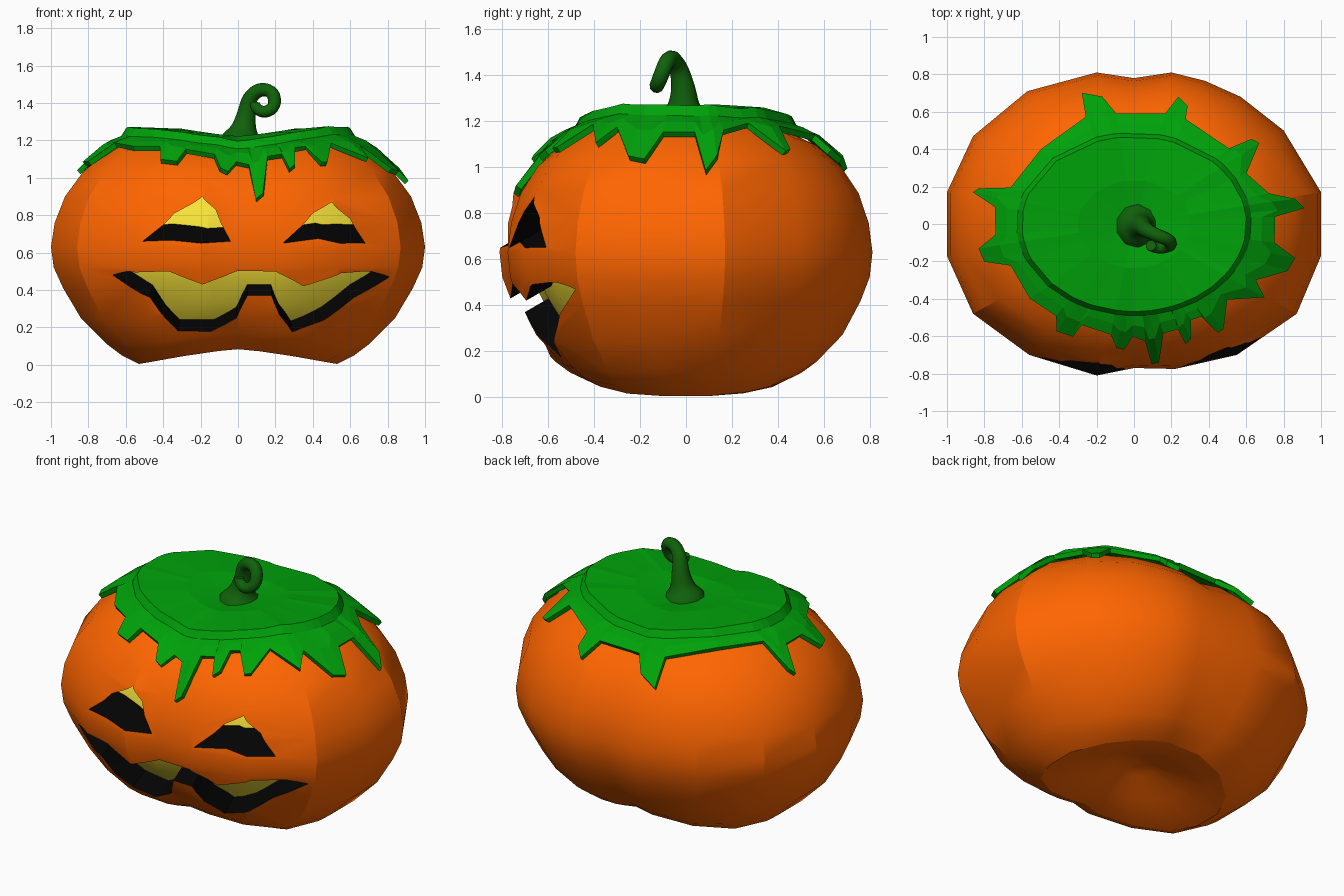
import bpy, bmesh
from math import hypot
from mathutils import Vector
from mathutils.bvhtree import BVHTree

if "Cube" in bpy.data.objects:
    bpy.data.objects.remove(bpy.data.objects["Cube"])


def material(name, color):
    m = bpy.data.materials.new(name)
    m.diffuse_color = (*color, 1)
    m.use_nodes = True
    m.node_tree.nodes["Principled BSDF"].inputs["Base Color"].default_value = m.diffuse_color
    return m


ORANGE = material("orange", (1.0, 0.13, 0.0))
BLACK = material("black", (0.001, 0.001, 0.001))
YELLOW = material("yellow", (0.92, 0.76, 0.04))
GREEN = material("leaf_green", (0.0, 0.36, 0.003))
DARK_GREEN = material("stem_green", (0.005, 0.12, 0.003))


def make_object(name, bm, mats):
    me = bpy.data.meshes.new(name)
    bm.to_mesh(me)
    bm.free()
    ob = bpy.data.objects.new(name, me)
    bpy.context.collection.objects.link(ob)
    for m in mats:
        me.materials.append(m)
    return ob


def activate(ob):
    bpy.ops.object.select_all(action='DESELECT')
    ob.select_set(True)
    bpy.context.view_layer.objects.active = ob


def bridge(bm, a, b):
    n = len(a)
    for i in range(n):
        j = (i + 1) % n
        bm.faces.new((a[i], a[j], b[j], b[i]))


def fan(bm, ring, tip):
    for i in range(len(ring)):
        bm.faces.new((ring[i], ring[(i + 1) % len(ring)], tip))


# Pumpkin: lobed plan outline swept through a vertical profile
PLAN = [(0, -.77), (.22, -.775), (.55, -.70), (.87, -.48), (1, -.17), (1, .17),
        (.80, .50), (.57, .68), (.38, .765), (.2, .81), (0, .78), (-.2, .81), (-.57, .71),
        (-.86, .47), (-1, .17), (-1, -.17), (-.86, -.48), (-.56, -.70), (-.2, -.81)]
PROFILE = [(.12, .105), (.3, .04), (.43, .01), (.53, .005), (.62, .05), (.70, .11),
           (.84, .25), (.935, .41), (.985, .52), (1, .63), (.98, .76), (.925, .90),
           (.83, 1.03), (.70, 1.14), (.53, 1.225), (.3, 1.24)]
MID = .62


def place(x, y, z):
    # saddle dip along the middle of top and bottom
    w = ((z - MID) / MID) ** 2 * (-1 if z > MID else 1)
    return Vector((x, y, z + .08 * max(0, 1 - (abs(x) / .52) ** 1.3) * w))


def pumpkin(scale):
    bm = bmesh.new()

    def vert(x, y, z):
        p = place(x, y, z)
        return bm.verts.new((p.x * scale, p.y * scale, MID + (p.z - MID) * scale))
    rings = [[vert(x * r, y * r, z) for x, y in PLAN] for r, z in PROFILE]
    for a, b in zip(rings, rings[1:]):
        bridge(bm, a, b)
    fan(bm, rings[0][::-1], vert(0, 0, .14))
    fan(bm, rings[-1], vert(0, 0, 1.215))
    bmesh.ops.recalc_face_normals(bm, faces=bm.faces)
    return bm


body_bm = pumpkin(1)
tree = BVHTree.FromBMesh(body_bm)
body = make_object("pumpkin_body", body_bm, [ORANGE, BLACK])
glow = make_object("inner_glow", pumpkin(.84), [YELLOW])

# Carved face: tapered cutters leave black walls that slope up and inward
LEFT_EYE = [(-.51, .66), (-.35, .665), (-.2, .65), (-.04, .66), (-.12, .83),
            (-.19, .90), (-.34, .81)]
RIGHT_EYE = [(.24, .65), (.43, .675), (.68, .65), (.60, .78), (.50, .87), (.40, .81)]
MOUTH = [(-.67, .48), (-.47, .36), (-.32, .18), (-.14, .18), (-.01, .25), (.05, .37),
         (.18, .37), (.22, .27), (.29, .175), (.45, .235), (.62, .36), (.81, .47),
         (.71, .50), (.55, .49), (.35, .42), (.20, .50), (-.01, .50), (-.19, .43),
         (-.37, .50), (-.59, .50)]


def carve(outline):
    bm = bmesh.new()
    front, back = [], []
    for x, z in outline:
        p = tree.ray_cast(Vector((x, -3, z)), Vector((0, 1, 0)))[0]
        d = Vector((-.25 * x, 1, .58))
        front.append(bm.verts.new(p - d * .22))
        back.append(bm.verts.new(p + d * .36))
    bridge(bm, front, back)
    bm.faces.new(front[::-1])
    bm.faces.new(back)
    bmesh.ops.triangulate(bm, faces=bm.faces[:])
    bmesh.ops.recalc_face_normals(bm, faces=bm.faces)
    for f in bm.faces:
        f.material_index = 1
    cutter = make_object("face_cutter", bm, [ORANGE, BLACK])
    cutter.hide_render = True
    mod = body.modifiers.new("carve", 'BOOLEAN')
    mod.operation, mod.solver, mod.object = 'DIFFERENCE', 'EXACT', cutter
    activate(body)
    bpy.ops.object.modifier_apply(modifier=mod.name)
    bpy.data.objects.remove(cutter)


for shape in (LEFT_EYE, RIGHT_EYE, MOUTH):
    carve(shape)
for ob in (body, glow):
    activate(ob)
    bpy.ops.object.shade_smooth_by_angle(angle=.42)

# Leaf cap: ragged outline draped over the pumpkin, with a raised central disk
LEAF = [(.75, .04), (.91, .09), (.86, .14), (.72, .16), (.60, .27), (.67, .43), (.63, .45),
        (.51, .40), (.28, .56), (.29, .63), (.24, .68), (.17, .59), (-.10, .59),
        (-.17, .68), (-.28, .70), (-.26, .57), (-.50, .40), (-.66, .19), (-.83, .19),
        (-.86, .17), (-.74, .09), (-.74, -.06), (-.83, -.13), (-.80, -.20), (-.66, -.22),
        (-.56, -.40), (-.42, -.49), (-.42, -.57), (-.33, -.60), (-.28, -.54), (-.13, -.59),
        (-.10, -.66), (-.06, -.67), (-.01, -.60), (.06, -.62), (.10, -.745), (.14, -.735),
        (.16, -.58), (.24, -.56), (.28, -.64), (.31, -.61), (.31, -.51), (.37, -.49),
        (.45, -.58), (.48, -.56), (.50, -.40), (.70, -.39), (.65, -.30), (.82, -.25),
        (.86, -.18), (.75, -.10)]
bm = bmesh.new()


def drape(x, y, lift):
    p = tree.ray_cast(Vector((x, y, 3)), Vector((0, 0, -1)))[0]
    return bm.verts.new((p.x, p.y, p.z + lift))


rings = [[], [], [], [], []]
for x, y in LEAF:
    x, y = x * .98, y * .975             # leaves room for the thickness
    s = 1 / hypot(x / .61, y / .47)      # point on the disk rim
    for ring, (k, lift) in zip(rings, [(1, .02), ((1 + s) / 2, .02), (s, .015),
                                       (s * .96, .045), (s * .5, .035)]):
        ring.append(drape(x * k, y * k, lift))
for a, b in zip(rings, rings[1:]):
    bridge(bm, a, b)
fan(bm, rings[-1], drape(0, 0, .03))
leaf = make_object("leaf_cap", bm, [GREEN])
mod = leaf.modifiers.new("thickness", 'SOLIDIFY')
mod.thickness, mod.offset = .028, 1
activate(leaf)
bpy.ops.object.modifier_apply(modifier=mod.name)

# Curled stem: tapered tube along a path (x, y, z, radius)
STEM = [(.02, -.01, 1.18, .13), (.022, -.01, 1.215, .12), (.03, -.01, 1.26, .07),
        (.045, -.01, 1.34, .052), (.06, -.03, 1.43, .04), (.12, -.06, 1.478, .036),
        (.19, -.085, 1.46, .035), (.20, -.115, 1.38, .034), (.14, -.13, 1.345, .032),
        (.09, -.12, 1.375, .03), (.09, -.115, 1.40, .028)]
cu = bpy.data.curves.new("stem", 'CURVE')
cu.dimensions, cu.bevel_depth, cu.bevel_resolution = '3D', 1, 3
cu.use_fill_caps = True
sp = cu.splines.new('NURBS')
sp.points.add(len(STEM) - 1)
for pt, (x, y, z, r) in zip(sp.points, STEM):
    pt.co, pt.radius = (x, y, z, 1), r
sp.order_u, sp.use_endpoint_u, sp.resolution_u = 3, True, 4
stem = bpy.data.objects.new("stem", cu)
bpy.context.collection.objects.link(stem)
cu.materials.append(DARK_GREEN)
activate(stem)
bpy.ops.object.convert(target='MESH')
bpy.ops.object.shade_smooth_by_angle(angle=.8)
